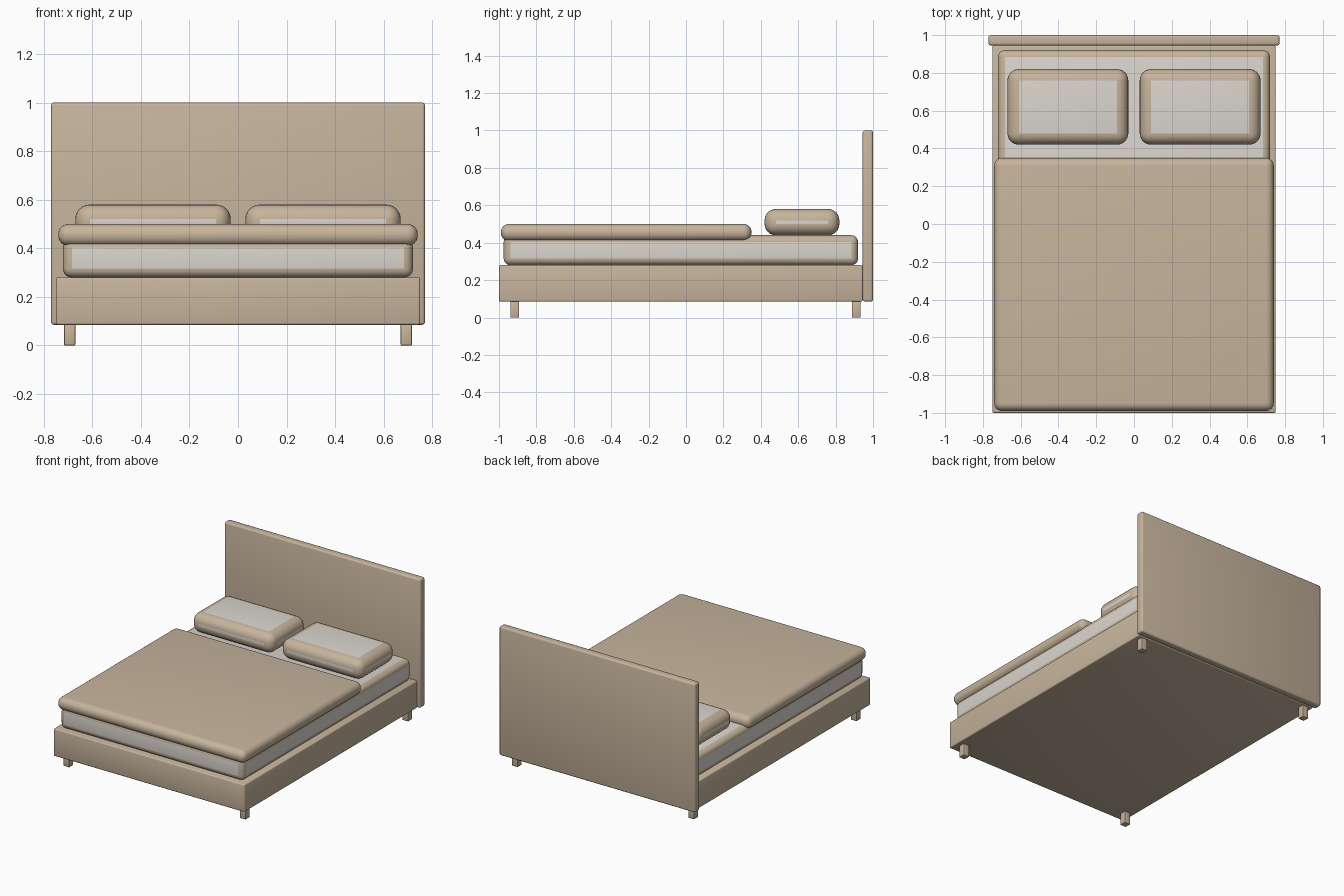
import bpy, bmesh, math
from mathutils import Vector

if "Cube" in bpy.data.objects:
    bpy.data.objects.remove(bpy.data.objects["Cube"])


def material(name, rgb):
    m = bpy.data.materials.new(name)
    m.diffuse_color = (*rgb, 1.0)
    m.use_nodes = True
    m.node_tree.nodes["Principled BSDF"].inputs["Base Color"].default_value = m.diffuse_color
    return m


beige = material("beige_fabric", (0.57, 0.46, 0.335))
white = material("off_white_linen", (0.71, 0.67, 0.62))


def rounded_box(name, lo, hi, radius, segments, mats):
    """Box between two corners; rounded edges take the last material."""
    lo, hi = Vector(lo), Vector(hi)
    bm = bmesh.new()
    bmesh.ops.create_cube(bm, size=1)
    bmesh.ops.scale(bm, vec=hi - lo, verts=bm.verts)
    bmesh.ops.translate(bm, vec=(lo + hi) / 2, verts=bm.verts)
    bmesh.ops.bevel(bm, geom=bm.edges[:], offset=radius, segments=segments,
                    profile=0.5, affect='EDGES', clamp_overlap=True,
                    material=len(mats) - 1)
    mesh = bpy.data.meshes.new(name)
    bm.to_mesh(mesh)
    bm.free()
    for m in mats:
        mesh.materials.append(m)
    obj = bpy.data.objects.new(name, mesh)
    bpy.context.collection.objects.link(obj)
    bpy.ops.object.select_all(action='DESELECT')
    obj.select_set(True)
    bpy.context.view_layer.objects.active = obj
    bpy.ops.object.shade_smooth_by_angle(angle=math.radians(35))
    return obj


# Frame and headboard
rounded_box("bed_base", (-0.75, -1.0, 0.085), (0.75, 0.945, 0.28), 0.008, 3, [beige])
rounded_box("headboard", (-0.77, 0.945, 0.085), (0.77, 1.0, 1.0), 0.012, 3, [beige])

# Legs
for side, x in (("left", -0.693), ("right", 0.693)):
    for end, y in (("front", -0.915), ("back", 0.91)):
        rounded_box(f"{end}_{side}_leg", (x - 0.023, y - 0.023, 0.0),
                    (x + 0.023, y + 0.023, 0.087), 0.003, 2, [beige])

# Bedding: linen panels with beige rounded edges
rounded_box("mattress", (-0.72, -0.975, 0.28), (0.72, 0.92, 0.44), 0.036, 5, [white, beige])
rounded_box("duvet", (-0.74, -0.99, 0.41), (0.74, 0.35, 0.50), 0.042, 6, [beige])
for side, x in (("left", -0.35), ("right", 0.35)):
    rounded_box(f"{side}_pillow", (x - 0.32, 0.42, 0.44), (x + 0.32, 0.82, 0.58),
                0.06, 6, [white, beige])
